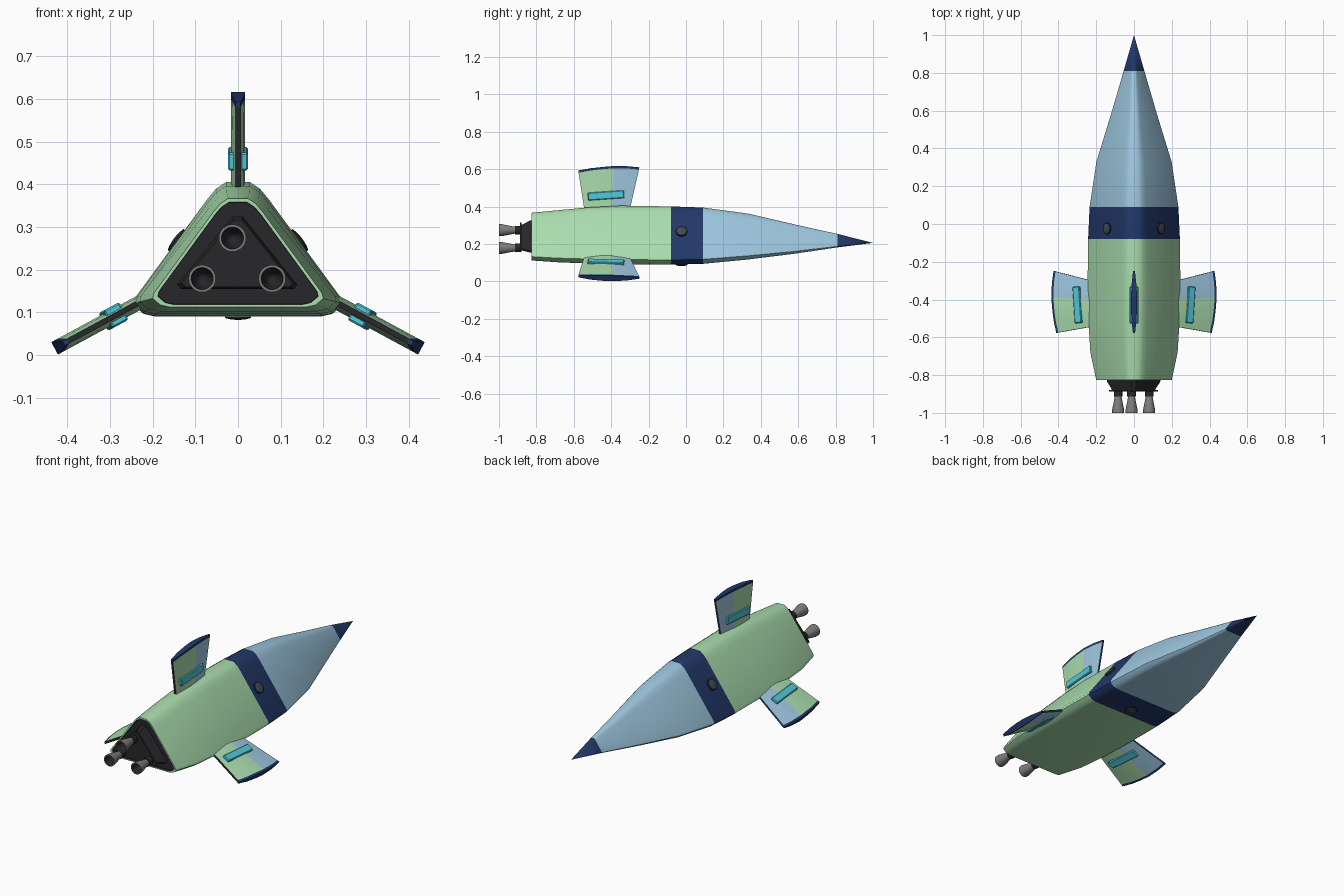
import bpy, bmesh, math
from mathutils import Matrix, Vector

if "Cube" in bpy.data.objects:
    bpy.data.objects.remove(bpy.data.objects["Cube"])


def material(name, r, g, b):
    m = bpy.data.materials.new(name)
    m.diffuse_color = (r, g, b, 1)
    m.use_nodes = True
    m.node_tree.nodes["Principled BSDF"].inputs["Base Color"].default_value = m.diffuse_color
    return m


GREEN = material("green", 0.40, 0.72, 0.42)
BLUE = material("light_blue", 0.34, 0.57, 0.74)
NAVY = material("navy", 0.016, 0.04, 0.14)
CYAN = material("cyan", 0.08, 0.58, 0.68)
DARK = material("charcoal", 0.02, 0.02, 0.024)
GLASS = material("window_grey", 0.05, 0.07, 0.09)
STEEL = material("steel", 0.22, 0.21, 0.20)


def finish(name, bm, mats, angle=40, matrix=None):
    bmesh.ops.remove_doubles(bm, verts=bm.verts, dist=1e-5)
    bmesh.ops.recalc_face_normals(bm, faces=bm.faces)
    if matrix:
        bm.transform(matrix)
    me = bpy.data.meshes.new(name)
    bm.to_mesh(me)
    bm.free()
    for m in mats:
        me.materials.append(m)
    me.shade_smooth()
    me.set_sharp_from_angle(angle=math.radians(angle))
    ob = bpy.data.objects.new(name, me)
    bpy.context.collection.objects.link(ob)
    return ob


def loft(bm, rings, mats):
    """Skin closed rings; mats gives one material index per gap."""
    vs = [[bm.verts.new(p) for p in r] for r in rings]
    n = len(vs[0])
    for a, b, m in zip(vs, vs[1:], mats):
        for i in range(n):
            bm.faces.new((a[i], a[(i + 1) % n], b[(i + 1) % n], b[i])).material_index = m
    return vs


# Hull: bevelled triangle section (unit half width, unit height)
HALF = [(0.115, 1), (0.21, 0.95), (0.29, 0.875), (0.985, 0.13), (1, 0.08), (0.91, 0.02), (0.80, 0)]
SECTION = HALF + [(-u, v) for u, v in reversed(HALF)]


def section(y, w, bottom, top):
    return [(u * w, y, bottom + v * (top - bottom)) for u, v in SECTION]


# y, half width, bottom z, top z, material of the gap ahead
STATIONS = [
    (-0.825, 0.200, 0.112, 0.367, 0), (-0.68, 0.231, 0.102, 0.381, 0),
    (-0.52, 0.241, 0.096, 0.396, 0), (-0.35, 0.246, 0.092, 0.405, 0),
    (-0.08, 0.243, 0.090, 0.401, 1), (0.09, 0.235, 0.094, 0.395, 2),
    (0.33, 0.199, 0.117, 0.363, 2), (0.58, 0.122, 0.148, 0.305, 2),
    (0.81, 0.055, 0.182, 0.254, 1), (1.0, 0.0, 0.206, 0.206, 1)]
bm = bmesh.new()
rim = section(-0.825, 0.188, 0.118, 0.358)
inner = section(-0.815, 0.187, 0.119, 0.357)
rings = [inner, rim] + [section(*s[:4]) for s in STATIONS]
vs = loft(bm, rings, [3, 0] + [s[4] for s in STATIONS[:-1]])
bm.faces.new(vs[0]).material_index = 3
finish("hull", bm, [GREEN, NAVY, BLUE, DARK], 50)

# Engine mount: tapered triangular block with a thin flange
def triangle(y, k):
    pts = [(-0.012, 0.325), (0.011, 0.325), (0.139, 0.165), (0.132, 0.155), (-0.134, 0.155), (-0.143, 0.165)]
    return [(-0.002 + (x + 0.002) * k, y, 0.210 + (z - 0.210) * k) for x, z in pts]


bm = bmesh.new()
vs = loft(bm, [triangle(*p) for p in [(-0.81, 1), (-0.835, 1), (-0.872, 0.83), (-0.88, 0.83),
                                      (-0.88, 0.92), (-0.888, 0.92)]], [0] * 5)
bm.faces.new(vs[0])
bm.faces.new(vs[-1])
finish("engine_mount", bm, [DARK], 30)


def lathe(name, profile, mats, gaps, x, z, n=24):
    bm = bmesh.new()
    rings = [[(x + r * math.cos(t * math.tau / n), y, z + r * math.sin(t * math.tau / n))
              for t in range(n)] for y, r in profile]
    vs = loft(bm, rings, gaps)
    bmesh.ops.remove_doubles(bm, verts=bm.verts, dist=1e-5)
    return finish(name, bm, mats)


# Three engine nozzles: dark collar, steel bell, dark hollow throat
NOZZLE = [(-0.88, 0.0), (-0.88, 0.023), (-0.913, 0.023), (-0.913, 0.018), (-0.94, 0.023),
          (-0.985, 0.032), (-1.0, 0.032), (-1.0, 0.026), (-0.95, 0.018), (-0.92, 0.0)]
for i, (x, z) in enumerate([(-0.013, 0.274), (-0.084, 0.179), (0.080, 0.179)]):
    lathe(f"nozzle_{i + 1}", NOZZLE, [DARK, STEEL], [0, 0, 0, 1, 1, 1, 1, 0, 0], x, z)

# Fins: lens-shaped chord profile lofted from the root to a curved tip
# chord position, half thickness, drop of the tip edge
CHORD = [(0, 0.006, 0.024), (0.2, 0.013, 0.012), (0.40, 0.0165, 0.005), (0.58, 0.0165, 0.0),
         (0.8, 0.012, 0.001), (1, 0.005, 0.007)]


def fin_row(s, follow):
    """Chord loop at depth s below the tip."""
    back = -0.576 + 0.14 * s
    front = -0.249 - 0.22 * s
    side = [(h, back + (front - back) * t, -s - d * follow) for t, h, d in CHORD]
    return side + [(-x, y, z) for x, y, z in reversed(side)]


def fin(name, matrix):
    bm = bmesh.new()
    rows = [fin_row(0.26, 0), fin_row(0.012, 1), fin_row(0, 1)]
    vs = loft(bm, rows, [0, 2])
    n, c = len(vs[0]), len(CHORD)
    bm.faces.ensure_lookup_table()
    for i in range(n):
        k = i if i < c else n - 2 - i
        if i in (c - 1, n - 1):
            bm.faces[i].material_index = 2 if i == c - 1 else 3
        elif k >= 3:
            bm.faces[i].material_index = 1
    for i in range(c - 1):
        a, j = vs[2], n - 1 - i
        bm.faces.new((a[i], a[i + 1], a[j - 1], a[j])).material_index = 2
    bm.faces.new(vs[0])
    finish(name, bm, [GREEN, BLUE, NAVY, DARK], 40, matrix)
    # Glowing strip through the fin
    bm = bmesh.new()
    bmesh.ops.create_cube(bm, size=1)
    bm.transform(Matrix.Translation((0, -0.428, -0.157)) @ Matrix.Rotation(math.radians(4), 4, 'X')
                 @ Matrix.Diagonal((0.047, 0.194, 0.042, 1)))
    bmesh.ops.bevel(bm, geom=bm.edges[:], offset=0.004, segments=1, affect='EDGES')
    finish(name + "_light_strip", bm, [CYAN], 30, matrix)


fin("top_fin", Matrix.Translation((0, 0, 0.617)))
for name, side in (("right_fin", 1), ("left_fin", -1)):
    fin(name, Matrix.Translation((side * 0.43, 0, 0.0155))
        @ Matrix.Rotation(side * math.radians(118.4), 4, 'Y'))

# Domed portholes with a rim, one on each hull side
PORT = [(-0.01, 0.031), (0.006, 0.031), (0.008, 0.025), (0.011, 0.018), (0.013, 0.0)]
slope = Vector((0.80, 0, 0.60))
for name, pos, normal in (
        ("right_porthole", (0.143, -0.024, 0.268), slope),
        ("left_porthole", (-0.143, -0.024, 0.268), Vector((-slope.x, 0, slope.z))),
        ("bottom_porthole", (0, -0.024, 0.091), Vector((0, 0, -1)))):
    bm = bmesh.new()
    n = 20
    loft(bm, [[(r * math.cos(t * math.tau / n), r * math.sin(t * math.tau / n), h * 0.7)
               for t in range(n)] for h, r in PORT], [0, 0, 1, 1])
    m = Matrix.Translation(pos) @ Vector((0, 0, 1)).rotation_difference(normal).to_matrix().to_4x4()
    finish(name, bm, [DARK, GLASS], 40, m)
